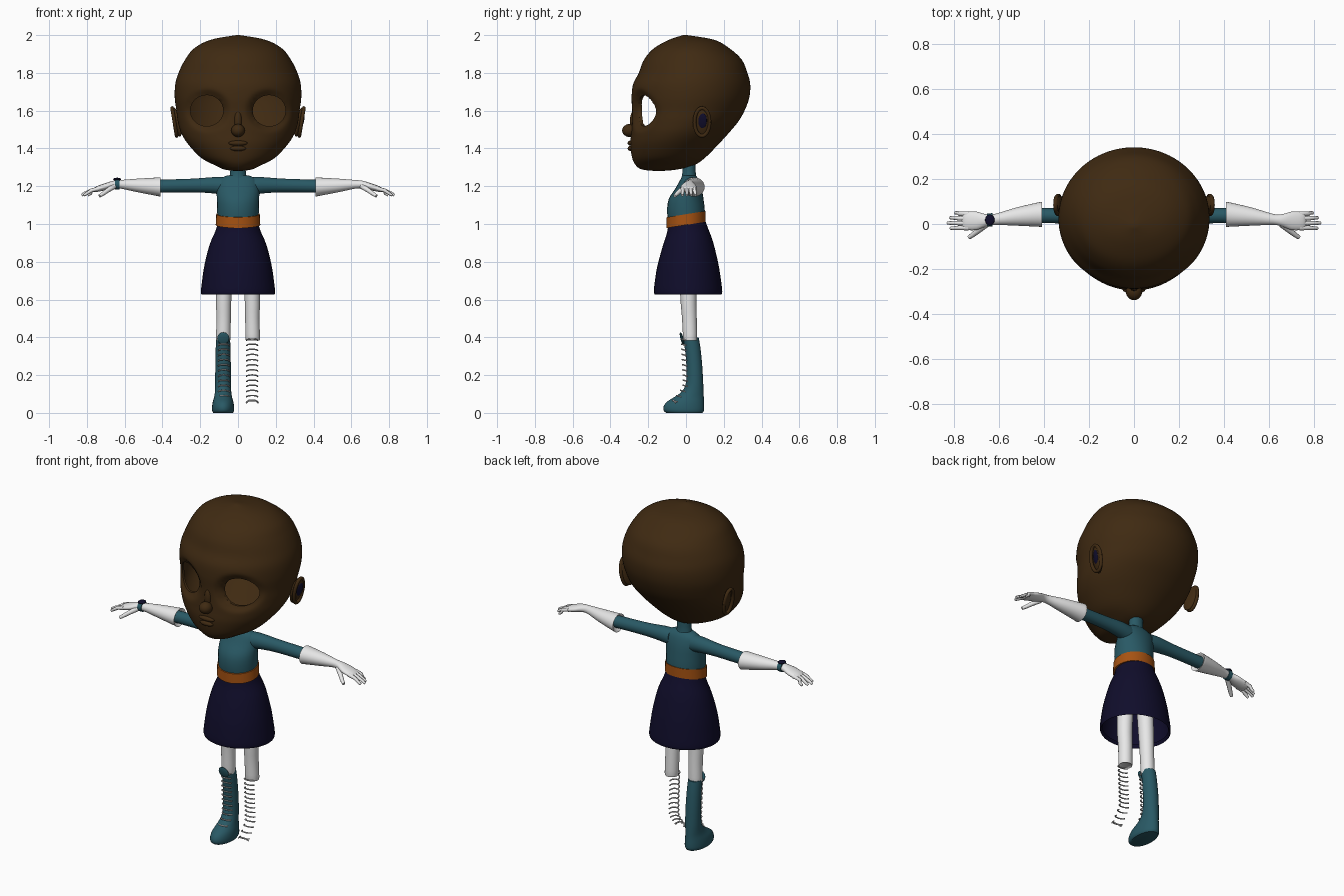
import bpy, bmesh, math
from mathutils import Vector

if "Cube" in bpy.data.objects:
    bpy.data.objects.remove(bpy.data.objects["Cube"])


def material(name, r, g, b):
    m = bpy.data.materials.new(name)
    m.use_nodes = True
    m.diffuse_color = (r, g, b, 1)
    m.node_tree.nodes["Principled BSDF"].inputs["Base Color"].default_value = (r, g, b, 1)
    return m


SKIN = material("brown_skin", .05, .023, .006)
TEAL = material("teal", .022, .1, .13)
NAVY = material("dark_navy", .005, .004, .024)
ORANGE = material("orange", .38, .085, .006)
WHITE = material("white", .8, .8, .8)
LACE = material("lace_grey", .6, .6, .6)


def smooth(ob):
    bpy.ops.object.select_all(action='DESELECT')
    ob.select_set(True)
    bpy.context.view_layer.objects.active = ob
    bpy.ops.object.shade_smooth_by_angle(angle=math.radians(50))
    return ob


def finish(name, bm, mat):
    bmesh.ops.recalc_face_normals(bm, faces=bm.faces)
    me = bpy.data.meshes.new(name)
    bm.to_mesh(me)
    bm.free()
    me.materials.append(mat)
    ob = bpy.data.objects.new(name, me)
    bpy.context.collection.objects.link(ob)
    return smooth(ob)


def resample(rows, n):
    # Catmull-Rom interpolation between cross-sections
    out = []
    for i in range(len(rows) - 1):
        a, b, c, d = (rows[max(0, min(len(rows) - 1, i + k))] for k in (-1, 0, 1, 2))
        for j in range(n):
            t = j / n
            out.append([q + .5 * t * (r - p + t * (2*p - 5*q + 4*r - s + t * (3*(q - r) + s - p)))
                        for p, q, r, s in zip(a, b, c, d)])
    return out + [list(rows[-1])]


def loft(rows, segs=24, sub=3, along='z', side=1, tilt=None, caps=True):
    # rows: position along the axis, two centre values, two radii
    bm = bmesh.new()
    rings = []
    for h, c1, c2, r1, r2 in resample(rows, sub):
        ring = []
        for k in range(segs):
            a = math.tau * k / segs
            u, v = c1 + r1 * math.cos(a), c2 + r2 * math.sin(a)
            if along == 'x':
                co = (h * side, u, v)
            else:
                co = (u, v, h + (tilt(h) * v if tilt else 0))
            ring.append(bm.verts.new(co))
        rings.append(ring)
    for lo, hi in zip(rings, rings[1:]):
        for k in range(segs):
            bm.faces.new((lo[k], lo[k-1], hi[k-1], hi[k]))
    if caps:
        bm.faces.new(rings[0])
        bm.faces.new(rings[-1])
    return bm


def front_back(rows, cx=0):
    # rows: height, front y, back y, half width
    return [(z, cx, (f + b) / 2, w, (b - f) / 2) for z, f, b, w in rows]


def ball(name, loc, size, mat, rot=(0, 0, 0)):
    bpy.ops.mesh.primitive_uv_sphere_add(segments=24, ring_count=14, location=loc, rotation=rot)
    ob = bpy.context.object
    ob.name, ob.scale = name, size
    ob.data.materials.append(mat)
    return smooth(ob)


def tube(name, paths, radius, mat, taper=1.0):
    cu = bpy.data.curves.new(name, 'CURVE')
    cu.dimensions, cu.bevel_depth, cu.bevel_resolution = '3D', radius, 2
    cu.use_fill_caps = True
    for pts in paths:
        sp = cu.splines.new('POLY')
        sp.points.add(len(pts) - 1)
        for i, p in enumerate(pts):
            sp.points[i].co = (*p, 1)
            sp.points[i].radius = 1 + (taper - 1) * i / (len(pts) - 1)
    cu.materials.append(mat)
    ob = bpy.data.objects.new(name, cu)
    bpy.context.collection.objects.link(ob)
    bpy.ops.object.select_all(action='DESELECT')
    ob.select_set(True)
    bpy.context.view_layer.objects.active = ob
    bpy.ops.object.convert(target='MESH')
    return smooth(bpy.context.object)


# Head shell with open, slightly sunken eye holes
head = loft(front_back([
    (1.28, -.15, -.14, .005), (1.288, -.23, -.05, .07), (1.31, -.265, .04, .12),
    (1.35, -.285, .1, .195), (1.42, -.295, .17, .262), (1.48, -.29, .225, .3),
    (1.54, -.285, .275, .318), (1.6, -.285, .31, .326), (1.67, -.288, .335, .335),
    (1.74, -.28, .34, .332), (1.8, -.25, .325, .315), (1.87, -.222, .295, .28),
    (1.93, -.17, .23, .232), (1.975, -.09, .15, .145), (2.0, -.015, .005, .01)]), 128, 6)
EX, EZ, RX, RZ = .165, 1.6, .087, .082


def eye_distance(p):
    return math.hypot((abs(p.x) - EX) / RX, (p.z - EZ) / RZ) if p.y < 0 else 9


for v in head.verts:
    d = eye_distance(v.co)
    v.co.y += .024 * math.exp(-(max(0, d - 1) / .25) ** 2) * (1.4 - 2.5 * abs(v.co.x))
bmesh.ops.delete(head, geom=[f for f in head.faces if eye_distance(f.calc_center_median()) < 1],
                 context='FACES')
rim = [e for e in head.edges if e.is_boundary]
for v in {v for e in rim for v in e.verts}:
    d, sgn = eye_distance(v.co), math.copysign(1, v.co.x)
    x, old = EX + (abs(v.co.x) - EX) / d, abs(v.co.x)
    v.co.y += (x - old) * .92 * x / (.33 * math.sqrt(1 - (x / .33) ** 2))
    v.co.x, v.co.z = sgn * x, EZ + (v.co.z - EZ) / d
lip = bmesh.ops.extrude_edge_only(head, edges=rim)["geom"]
for v in lip:
    if isinstance(v, bmesh.types.BMVert):
        v.co.y += .015
finish("head", head, SKIN)

# Face and ears
ball("nose", (0, -.3, 1.495), (.036, .038, .034), SKIN)
ball("nose_bridge", (0, -.275, 1.545), (.022, .022, .055), SKIN)
for name, z, w in (("upper_lip", 1.428, .05), ("lower_lip", 1.4, .042)):
    ball(name, (0, -.292, z), (w, .017, .014), SKIN)
for s, label in ((1, "left"), (-1, "right")):
    turn = (-.15, s * .2, s * -.25)
    ball(label + "_ear", (s * .325, .085, 1.54), (.018, .042, .08), SKIN, turn)
    loop = [Vector((s * (.337 + .012 * math.sin(a)), .085 + .04 * math.cos(a),
                    1.54 + .074 * math.sin(a))) for a in [math.tau * k / 28 for k in range(29)]]
    tube(label + "_ear_rim", [loop], .01, SKIN)
ball("left_ear_inner", (.34, .087, 1.545), (.008, .024, .042), NAVY, (-.15, .2, -.25))

# Bodice, neck, belt and skirt
finish("bodice", loft(front_back([
    (.99, -.09, .095, .105), (1.06, -.1, .1, .11), (1.13, -.092, .093, .112),
    (1.19, -.055, .083, .112), (1.235, -.03, .068, .1), (1.258, -.015, .05, .055)])), TEAL)
finish("neck", loft(front_back([(1.23, -.03, .06, .055), (1.265, -.02, .052, .042),
                                (1.34, -.018, .05, .04)])), TEAL)
finish("belt", loft([(.995, 0, 0, .118, .104), (1.052, 0, 0, .115, .104)], 32,
                    tilt=lambda z: .16), ORANGE)
finish("skirt", loft(front_back([
    (.645, -.155, .178, .183), (.627, -.165, .188, .193), (.645, -.17, .192, .196),
    (.7, -.165, .185, .19), (.785, -.152, .17, .177), (.89, -.125, .143, .15),
    (.96, -.103, .117, .12), (1.0, -.095, .102, .108)]), 32,
    tilt=lambda z: max(0, .16 * (z - .65) / .35), caps=False), NAVY)

# Arms with flared gloves and hands
for s, label in ((1, "left"), (-1, "right")):
    finish(label + "_sleeve", loft([
        (.07, .025, 1.2, .045, .048), (.13, .03, 1.205, .042, .043),
        (.24, .035, 1.204, .034, .036), (.43, .038, 1.2, .034, .034)], along='x', side=s), TEAL)
    finish(label + "_glove", loft([
        (.425, .042, 1.197, .035, .033), (.41, .042, 1.196, .054, .05),
        (.425, .042, 1.197, .054, .049), (.53, .032, 1.204, .039, .036),
        (.62, .02, 1.21, .024, .023), (.66, .016, 1.208, .028, .021),
        (.7, .014, 1.198, .041, .019), (.75, .014, 1.184, .04, .015),
        (.765, .014, 1.178, .033, .008)], along='x', side=s), WHITE)
    for name, y, tip in (("little", .045, .795), ("ring", .025, .817),
                         ("middle", .004, .828), ("index", -.017, .815)):
        tube(f"{label}_{name}_finger", [[(s * .735, y, 1.188), (s * .775, y, 1.178),
             (s * (tip - .015), y * 1.1, 1.162), (s * tip, y * 1.1, 1.152)]], .0115, WHITE, .6)
    tube(label + "_thumb", [[(s * .655, 0, 1.2), (s * .69, -.028, 1.178),
                             (s * .715, -.048, 1.16), (s * .733, -.06, 1.148)]], .015, WHITE, .6)

# Watch on the right wrist
finish("watch_band", loft([(.628, .019, 1.21, .029, .028), (.652, .018, 1.21, .029, .028)],
                          along='x', side=-1), TEAL)
ball("watch_face", (-.64, .018, 1.237), (.021, .024, .008), NAVY)

# Legs
for s, label in ((1, "left"), (-1, "right")):
    finish(label + "_leg", loft([
        (.385, s * .078, .022, .032, .031), (.392, s * .078, .022, .038, .037),
        (.5, s * .076, .018, .038, .039), (.63, s * .075, .012, .041, .043),
        (.93, s * .06, .01, .046, .05)]), WHITE)

# Boot on the right foot
finish("boot", loft(front_back([
    (0, -.105, .088, .052), (.012, -.118, .095, .058), (.035, -.118, .096, .058),
    (.06, -.1, .095, .054), (.085, -.06, .094, .047), (.115, -.02, .093, .043),
    (.16, 0, .091, .042), (.25, .002, .086, .041), (.34, -.006, .077, .039),
    (.4, -.016, .067, .037)], -.079), 28), TEAL)
ball("boot_tongue", (-.078, -.022, .395), (.032, .008, .033), TEAL, (.25, 0, 0))


# Lace rungs, left side hanging free of a boot
def lace_front(z):
    if z < .13:
        return -.015 - (.13 - z) * .75
    return -.012 - .05 * max(0, z - .2)


for s, label in ((1, "left"), (-1, "right")):
    rungs = []
    for i in range(13):
        z = .062 + i * .0272
        y = lace_front(z)
        rungs.append([(s * .075 + .029 * math.cos(a), y + .022 - .026 * math.sin(a),
                       z + .007 * math.sin(a) - .004)
                      for a in [math.pi * k / 10 for k in range(11)]])
    for d in (-1, 1):
        rungs.append([(s * .075, -.07, .068), (s * .075 + d * .018, -.066, .066),
                      (s * .075 + d * .032, -.055, .052)])
    tube(label + "_laces", rungs, .0038, LACE)
